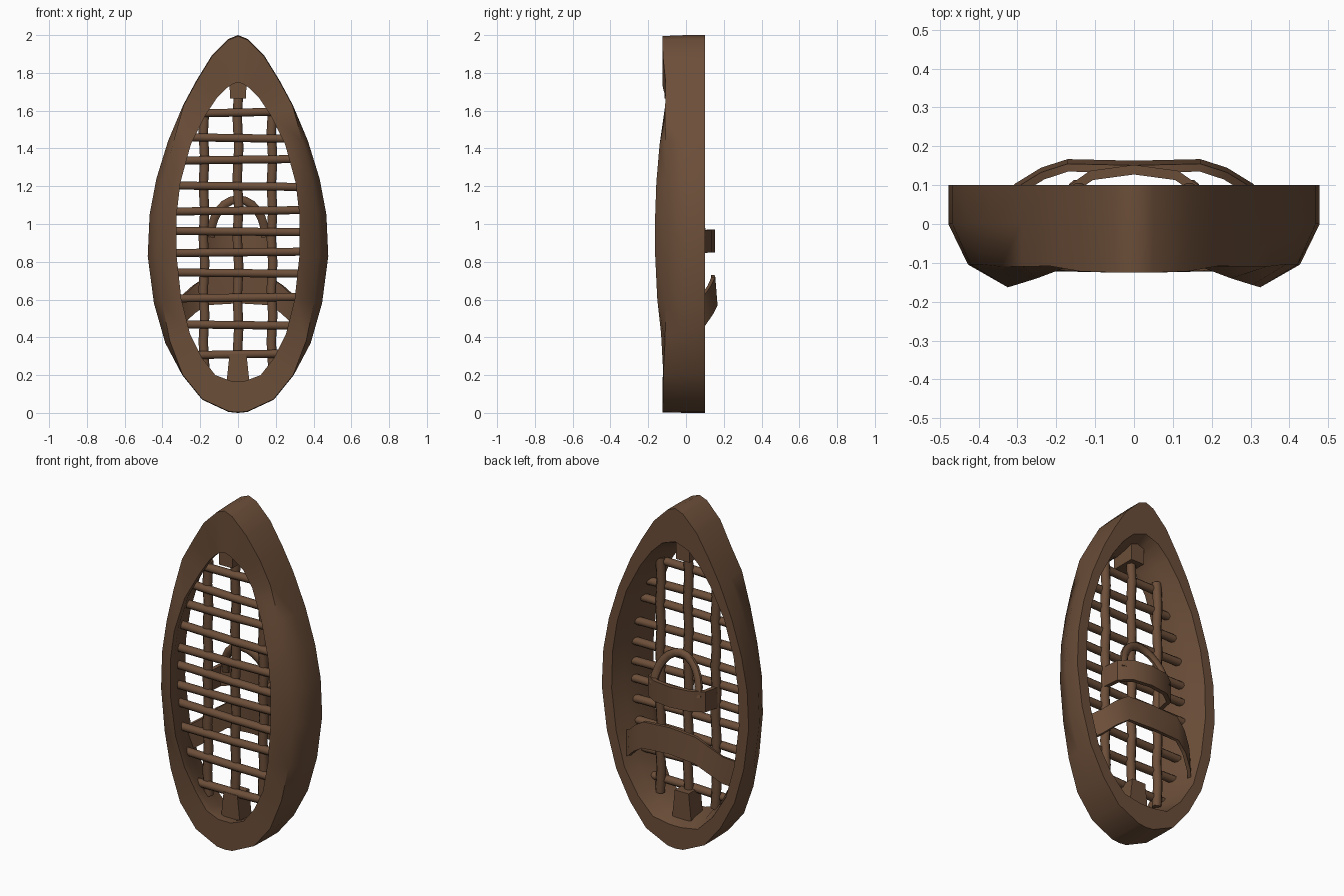
import bpy, bmesh, math
from mathutils import Vector

if "Cube" in bpy.data.objects:
    bpy.data.objects.remove(bpy.data.objects["Cube"])

brown = bpy.data.materials.new("dark_brown_wood")
brown.diffuse_color = (0.15, 0.077, 0.041, 1)
brown.use_nodes = True
brown.node_tree.nodes["Principled BSDF"].inputs["Base Color"].default_value = brown.diffuse_color


def finish(name, bm, angle=40):
    bmesh.ops.recalc_face_normals(bm, faces=bm.faces)
    me = bpy.data.meshes.new(name)
    bm.to_mesh(me)
    bm.free()
    me.materials.append(brown)
    ob = bpy.data.objects.new(name, me)
    bpy.context.collection.objects.link(ob)
    bpy.ops.object.select_all(action='DESELECT')
    ob.select_set(True)
    bpy.context.view_layer.objects.active = ob
    bpy.ops.object.shade_smooth_by_angle(angle=math.radians(angle))
    return ob


def loft(name, rings, closed=False, angle=40):
    """Skin a list of closed cross-sections."""
    bm = bmesh.new()
    vs = [[bm.verts.new(p) for p in r] for r in rings]
    n, m = len(vs), len(vs[0])
    for i in range(n if closed else n - 1):
        a, b = vs[i], vs[(i + 1) % n]
        for j in range(m):
            k = (j + 1) % m
            bm.faces.new((a[j], a[k], b[k], b[j]))
    if not closed:
        bm.faces.new(vs[0])
        bm.faces.new(vs[-1])
    return finish(name, bm, angle)


def tube(name, path, rx, ry, sides=8):
    """Rounded bar lying in the lattice plane: rx in plane, ry in depth."""
    pts = [Vector(p) for p in path]
    rings = []
    for i, p in enumerate(pts):
        d = (pts[min(i + 1, len(pts) - 1)] - pts[max(i - 1, 0)]).normalized()
        depth = Vector((0, 1, 0))
        side = d.cross(depth).normalized()
        rings.append([p + side * rx * math.cos(t) + depth * ry * math.sin(t)
                      for t in (math.tau * (k + .5) / sides for k in range(sides))])
    return loft(name, rings, angle=50)


def band(name, half, height, thick, lean=0.0):
    """Mirrored flat strap; half runs from the left end to the middle."""
    path = half + [(-x, y, z) for x, y, z in half[-2::-1]]
    pts = [Vector(p) for p in path]
    rings = []
    for i, p in enumerate(pts):
        d = pts[min(i + 1, len(pts) - 1)] - pts[max(i - 1, 0)]
        out = Vector((-d.y, d.x, 0)).normalized() * thick / 2
        up = Vector((0, lean, height / 2))
        rings.append([p - up - out, p + up - out, p + up + out, p - up + out])
    return loft(name, rings)


# Hollow frame: outer x, outer z, inner x, inner z, front depth
stations = [
    (0, 0, 0, .17, -.125), (.05, .005, .04, .17, -.125), (.19, .07, .12, .2, -.122),
    (.295, .2, .19, .29, -.12), (.385, .37, .255, .42, -.132),
    (.445, .58, .3, .6, -.152), (.478, .83, .325, .83, -.163),
    (.468, 1.05, .325, 1.05, -.163), (.432, 1.24, .305, 1.22, -.157),
    (.37, 1.44, .25, 1.42, -.14), (.29, 1.63, .17, 1.58, -.11),
    (.22, 1.76, .11, 1.67, -.108), (.14, 1.89, .06, 1.72, -.122),
    (.05, 1.98, .03, 1.74, -.125), (0, 2, 0, 1.75, -.125)]


def section(st, sgn):
    ox, oz, ix, iz, yf = st
    s = max(0, min(1, (-yf - .11) / .05))        # chamfer, strongest mid-height
    h = min(1, max(0, ox - .05) / .33)           # hollowing, none at the tips
    cx, cy = (.08 + .25 * s, yf * (1 - .36 * s)) if s > .35 else (.02, yf)
    prof = [(0, .1), (0, 0), (cx, cy), (1, yf), (1, yf + .035),
            (.92 - .3 * h, .02), (.78 - .36 * h, .1)]
    return [(sgn * (ox + (ix - ox) * t), y, oz + (iz - oz) * t) for t, y in prof]


rings = [section(s, 1) for s in stations] + [section(s, -1) for s in stations[-2:0:-1]]
loft("oval_frame", rings, closed=True, angle=50)

# Horizontal lattice bars: height, half length
rows = [(1.59, .2), (1.455, .28), (1.34, .32), (1.2, .36), (1.07, .38), (.96, .385),
        (.85, .385), (.74, .38), (.61, .36), (.465, .32), (.31, .24)]
for i, (z, w) in enumerate(rows):
    tilt = .004 * (-1) ** i
    tube(f"lattice_bar_{i + 1}", [(-w, -.04, z - tilt), (0, -.045, z), (w, -.04, z + tilt)],
         .023, .025)

# Vertical lattice slats
for name, x, z0, z1 in (("left", -.18, .24, 1.62), ("centre", 0, .14, 1.72),
                        ("right", .18, .24, 1.62)):
    n = 10
    tube(f"lattice_slat_{name}",
         [(x + .004 * (-1) ** k, -.022, z0 + (z1 - z0) * k / n) for k in range(n + 1)],
         .027, .025)

# Blocks that hold the centre slat at both ends
for name, z0, z1, y0, y1, w0 in (("lower_block", .12, .31, -.07, .04, .065),
                                 ("upper_block", 1.665, 1.8, -.115, .03, .043)):
    loft(name, [[(-w, y0, z), (w, y0, z), (w, y1, z), (-w, y1, z)]
                for z, w in ((z0, w0), (z1, .045))])

# Hand grip: curved plate with an arch above it
band("hand_grip", [(-.19, -.02, .9), (-.175, .08, .905), (-.11, .125, .91), (0, .14, .91)],
     .12, .025)
tube("grip_arch",
     [(.145 * math.cos(t), .045 + .05 * (1 - math.sin(t)), .93 + .2 * math.sin(t))
      for t in (math.pi * k / 12 for k in range(13))], .024, .02)

# Forearm strap bowed out at the back, its ends dropping to the frame
band("arm_strap", [(-.36, .03, .5), (-.3, .09, .54), (-.235, .13, .6),
                   (-.17, .151, .645), (0, .147, .655)], .15, .02, -.006)
